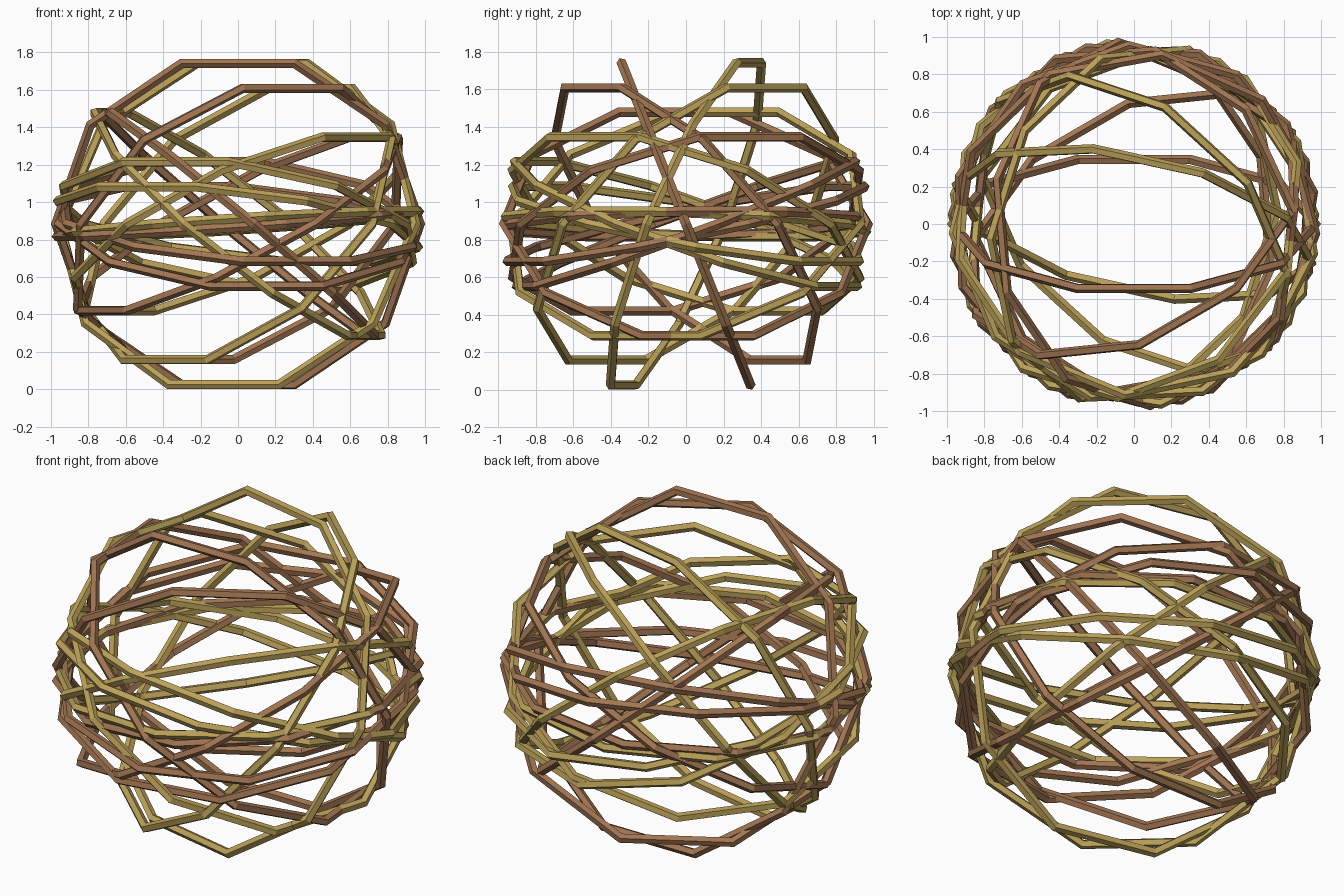
import bpy
import math

if "Cube" in bpy.data.objects:
    bpy.data.objects.remove(bpy.data.objects["Cube"])

COUNT = 14                       # hoops in the woven ball
TUBE = 0.027                     # rod thickness (radius)
RING = 1.0 - TUBE                # hoop radius
GOLDEN = math.pi * (3 - math.sqrt(5))
# Height of the steepest hoop's outer edge above the ball centre
CENTRE_Z = math.cos(math.pi / 10) * (1 - 1 / COUNT)


def material(name, rgb):
    mat = bpy.data.materials.new(name)
    mat.diffuse_color = (*rgb, 1.0)
    mat.use_nodes = True
    mat.node_tree.nodes["Principled BSDF"].inputs["Base Color"].default_value = mat.diffuse_color
    return mat


brown = material("brown_vine", (0.36, 0.18, 0.085))
tan = material("tan_vine", (0.50, 0.36, 0.10))

# Ten-sided hoops, tilts evenly spread in height and turned by the golden angle
for i in range(COUNT):
    rise = 1 - (2 * i + 1) / COUNT
    bpy.ops.mesh.primitive_torus_add(
        major_segments=10, minor_segments=5,
        major_radius=RING, minor_radius=TUBE,
        location=(0, 0, CENTRE_Z),
        rotation=(-math.asin(rise), 0, i * GOLDEN))
    hoop = bpy.context.object
    hoop.name = f"{'tan' if i % 2 else 'brown'}_hoop_{i + 1}"
    hoop.data.materials.append(tan if i % 2 else brown)
    bpy.ops.object.shade_flat()
